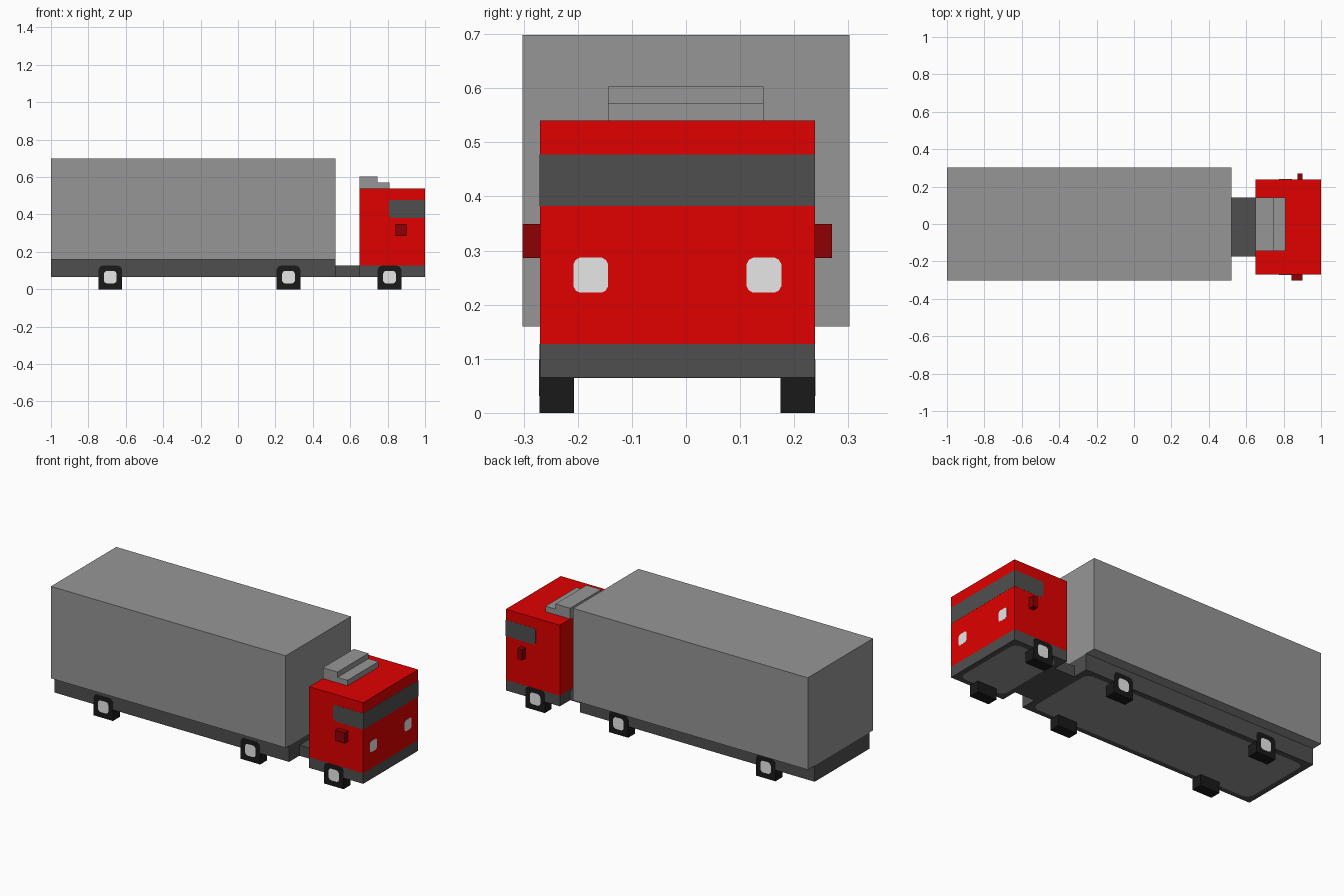
import bpy, bmesh
from mathutils import Vector

if "Cube" in bpy.data.objects:
    bpy.data.objects.remove(bpy.data.objects["Cube"])

CY = -0.016      # centre line of cab, chassis and wheels
HW = 0.254       # half width of cab and chassis
T = 0.0007       # thickness of painted plates


def material(name, r, g, b):
    m = bpy.data.materials.new(name)
    m.diffuse_color = (r, g, b, 1)
    m.use_nodes = True
    m.node_tree.nodes["Principled BSDF"].inputs["Base Color"].default_value = m.diffuse_color
    return m


GREY = material("body grey", 0.305, 0.305, 0.305)
DARK = material("chassis grey", 0.078, 0.078, 0.078)
RED = material("cab red", 0.75, 0.0, 0.0)
DEEP = material("mirror dark red", 0.266, 0.0, 0.001)
BLACK = material("tyre black", 0.010, 0.010, 0.010)
LIGHT = material("lamp light grey", 0.847, 0.847, 0.847)


def prism(name, outline, axis, a, b, mat):
    """Extrude a 2D outline along an axis from a to b."""
    place = {'x': lambda u, v, w: Vector((w, u, v)),
             'y': lambda u, v, w: Vector((u, w, v)),
             'z': lambda u, v, w: Vector((u, v, w))}[axis]
    bm = bmesh.new()
    lo = [bm.verts.new(place(u, v, a)) for u, v in outline]
    hi = [bm.verts.new(place(u, v, b)) for u, v in outline]
    bm.faces.new(lo)
    bm.faces.new(hi)
    n = len(outline)
    for i in range(n):
        j = (i + 1) % n
        bm.faces.new((lo[i], lo[j], hi[j], hi[i]))
    bmesh.ops.recalc_face_normals(bm, faces=bm.faces)
    me = bpy.data.meshes.new(name)
    bm.to_mesh(me)
    bm.free()
    me.materials.append(mat)
    ob = bpy.data.objects.new(name, me)
    bpy.context.collection.objects.link(ob)
    return ob


def rect(u0, u1, v0, v1, c=0.0):
    """Rectangle outline, with corners cut by c."""
    if c == 0:
        return [(u0, v0), (u1, v0), (u1, v1), (u0, v1)]
    k = c * 0.35     # two-step corner
    return [(u0 + c, v0), (u1 - c, v0), (u1 - k, v0 + k), (u1, v0 + c),
            (u1, v1 - c), (u1 - k, v1 - k), (u1 - c, v1), (u0 + c, v1),
            (u0 + k, v1 - k), (u0, v1 - c), (u0, v0 + c), (u0 + k, v0 + k)]


def box(name, x0, x1, y0, y1, z0, z1, mat):
    return prism(name, rect(x0, x1, y0, y1), 'z', z0, z1, mat)


Y0, Y1 = CY - HW, CY + HW

# Cargo box and chassis
box("cargo_box", -1, 0.52, -0.302, 0.302, 0.16, 0.698, GREY)
box("cargo_skirt", -1, 0.52, Y0, Y1, 0.065, 0.16, DARK)
box("coupling", 0.52, 0.65, -0.175, 0.143, 0.065, 0.127, DARK)
box("cab_base", 0.65, 1, Y0, Y1, 0.065, 0.127, DARK)

# Lighter panels on the underside
for name, x0, x1 in (("cargo_floor_panel", -0.965, 0.485), ("cab_floor_panel", 0.68, 0.97)):
    prism(name, rect(x0, x1, Y0 + 0.032, Y1 - 0.032, 0.035), 'z', 0.065 - T, 0.066, GREY)

# Cab and stepped roof fairing
box("cab", 0.65, 1, Y0, Y1, 0.127, 0.54, RED)
prism("roof_fairing", [(0.65, 0.54), (0.81, 0.54), (0.81, 0.572), (0.745, 0.572),
                       (0.745, 0.603), (0.65, 0.603)], 'y', -0.144, 0.143, GREY)

# Windscreen and headlights
prism("windscreen", rect(Y0, Y1, 0.382, 0.477), 'x', 0.999, 1 + T, DARK)
for s in (-1, 1):
    y = CY + s * 0.16
    prism("headlight", rect(y - 0.032, y + 0.032, 0.222, 0.287, 0.012), 'x', 0.995, 1 + T, LIGHT)

# Parts on both sides: windows, mirrors, wheels
window = [(0.822, 0.382), (1, 0.382), (1, 0.477), (0.814, 0.477), (0.806, 0.469), (0.806, 0.398)]
for s in (-1, 1):
    side = CY + s * HW
    prism("side_window", window, 'y', side - s * 0.001, side + s * T, DARK)
    x0 = 0.841 if s < 0 else 0.873
    prism("mirror", rect(x0, 0.902, 0.286, 0.349), 'y', side, side + s * 0.032, DEEP)
    for x in (-0.683, 0.27, 0.81):
        tyre = [(x - 0.063, 0), (x + 0.063, 0), (x + 0.063, 0.105), (x + 0.056, 0.12),
                (x + 0.041, 0.127), (x - 0.041, 0.127), (x - 0.056, 0.12), (x - 0.063, 0.105)]
        prism("tyre", tyre, 'y', side - s * 0.063, side + s * T, BLACK)
        prism("hub", rect(x - 0.034, x + 0.034, 0.031, 0.099, 0.015), 'y',
              side - s * 0.005, side + s * 2 * T, LIGHT)
